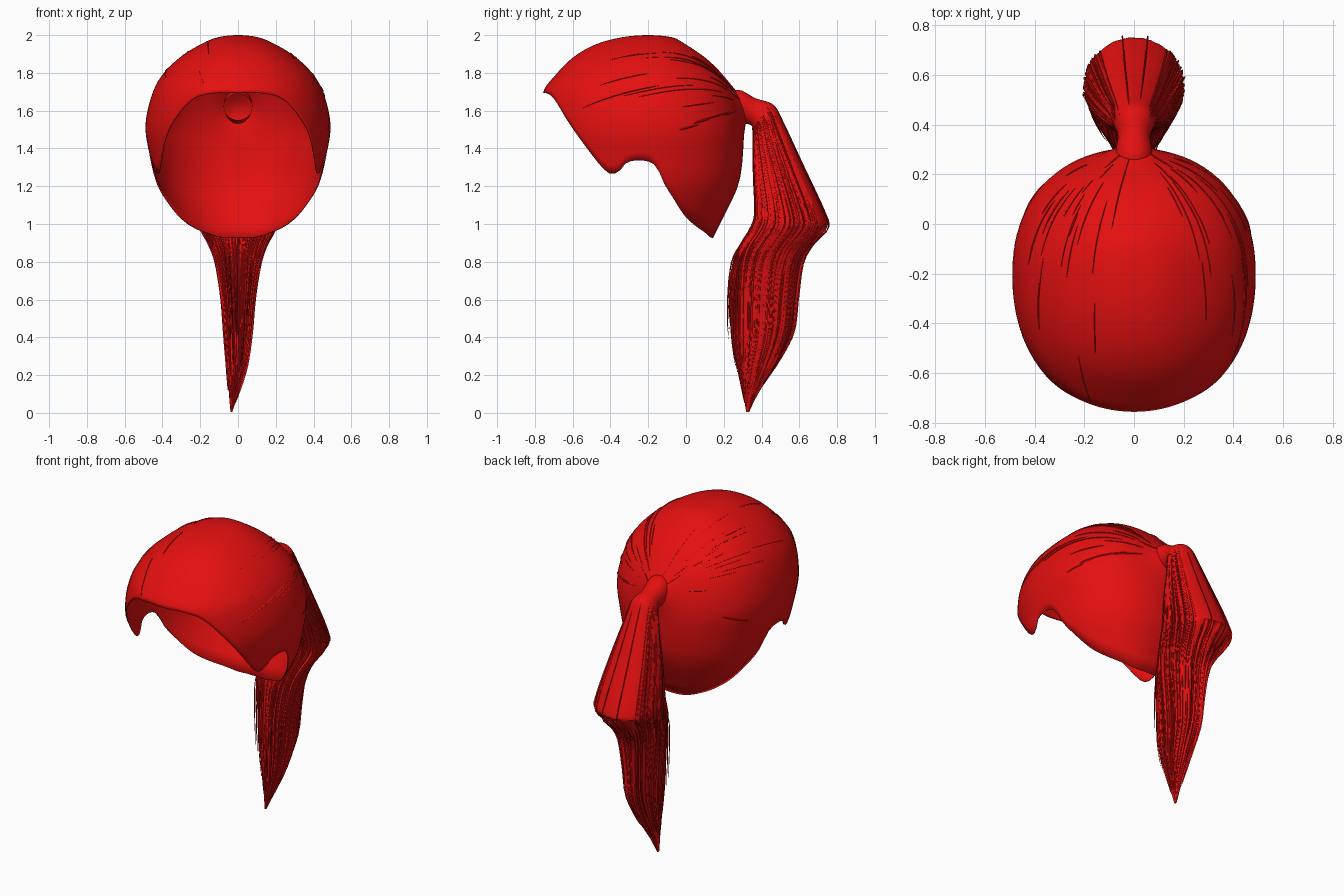
import bpy, bmesh, math, random
from mathutils import Vector
from mathutils.bvhtree import BVHTree

random.seed(4)
if "Cube" in bpy.data.objects:
    bpy.data.objects.remove(bpy.data.objects["Cube"], do_unlink=True)

red = bpy.data.materials.new("red hair")
red.use_nodes = True
red.diffuse_color = (0.78, 0.005, 0.005, 1)
red.node_tree.nodes["Principled BSDF"].inputs["Base Color"].default_value = red.diffuse_color


def sample(rows, x):
    """Smooth interpolation of rows (key, values...) at key x."""
    x = min(max(x, rows[0][0]), rows[-1][0])
    i = max(k for k in range(len(rows) - 1) if rows[k][0] <= x)

    def slope(k, c):
        a, b = rows[max(k - 1, 0)], rows[min(k + 1, len(rows) - 1)]
        return (b[c] - a[c]) / (b[0] - a[0])

    p, q = rows[i], rows[i + 1]
    h = q[0] - p[0]
    t = (x - p[0]) / h
    out = []
    for c in range(1, len(p)):
        out.append((1 + 2 * t) * (1 - t) ** 2 * p[c] + t * (1 - t) ** 2 * h * slope(i, c)
                   + t * t * (3 - 2 * t) * q[c] + t * t * (t - 1) * h * slope(i + 1, c))
    return out


def finish(obj, angle=60):
    obj.data.materials.clear()
    obj.data.materials.append(red)
    bpy.ops.object.select_all(action="DESELECT")
    obj.select_set(True)
    bpy.context.view_layer.objects.active = obj
    bpy.ops.object.shade_smooth_by_angle(angle=math.radians(angle))


def loft(name, rings, cap_end=False):
    """Closed rings of points joined into one skin."""
    bm = bmesh.new()
    vs = [[bm.verts.new(p) for p in ring] for ring in rings]
    n = len(vs[0])
    for a, b in zip(vs, vs[1:]):
        for j in range(n):
            bm.faces.new((a[j], a[(j + 1) % n], b[(j + 1) % n], b[j]))
    if cap_end:
        bm.faces.new(vs[-1])
    bmesh.ops.remove_doubles(bm, verts=bm.verts, dist=0.0002)
    bmesh.ops.recalc_face_normals(bm, faces=bm.faces)
    mesh = bpy.data.meshes.new(name)
    bm.to_mesh(mesh)
    bm.free()
    obj = bpy.data.objects.new(name, mesh)
    bpy.context.collection.objects.link(obj)
    return obj


def strands(name, paths, depth):
    """Thin hairs tapering to both ends, converted to one mesh."""
    curve = bpy.data.curves.new(name, "CURVE")
    curve.dimensions = "3D"
    curve.bevel_depth = depth
    curve.bevel_resolution = 0
    for path in paths:
        sp = curve.splines.new("POLY")
        sp.points.add(len(path) - 1)
        for i, p in enumerate(path):
            sp.points[i].co = (*p, 1)
            sp.points[i].radius = 0.1 + 0.9 * math.sqrt(abs(math.sin(math.pi * i / (len(path) - 1))))
    obj = bpy.data.objects.new(name, curve)
    bpy.context.collection.objects.link(obj)
    bpy.ops.object.select_all(action="DESELECT")
    obj.select_set(True)
    bpy.context.view_layer.objects.active = obj
    bpy.ops.object.convert(target="MESH")
    finish(bpy.context.view_layer.objects.active)


# Scalp cap: height, then front, back and side reach from the crown axis
reach = [(2, 0, 0, 0), (1.99, .13, .12, .1), (1.95, .28, .2, .2), (1.88, .4, .3, .31),
         (1.79, .49, .39, .4), (1.7, .555, .45, .45), (1.52, .56, .5, .49),
         (1.35, .53, .5, .465), (1.2, .5, .475, .43), (1.06, .45, .41, .36), (.92, .4, .34, .28)]
reach = [(math.sqrt(2 - r[0]), *r[1:]) for r in reach]
# Hairline: degrees from the back, height
hairline = [(0, .925), (20, .935), (56, 1.03), (77, 1.19), (86, 1.315), (103, 1.33),
            (111, 1.27), (119, 1.285), (139, 1.52), (154, 1.66), (168, 1.695), (180, 1.695)]
root = Vector((0, .29, 1.62))


def cap_point(az, u):
    front, back, side = sample(reach, u)
    s, c = math.sin(az), math.cos(az)
    along = back if c > 0 else front
    if side < 1e-6:
        return Vector((0, -.2, 2))
    n = 2.2
    r = ((abs(s) / side) ** n + (abs(c) / along) ** n) ** (-1 / n)
    p = Vector((r * s, r * c - .2, 2 - u * u))
    p.y += 0.05 * math.exp(-(p - root).length_squared / 0.008)  # gathered toward the tie
    return p


SEG, ROWS = 96, 30
rings = []
for i in range(ROWS + 1):
    ring = []
    for j in range(SEG):
        az = 2 * math.pi * j / SEG
        deg = math.degrees(az)
        low = sample(hairline, min(deg, 360 - deg))[0]
        ring.append(cap_point(az, math.sqrt(2 - low) * i / ROWS))
    rings.append(ring)
cap = loft("hair_cap", rings)
finish(cap)
tree = BVHTree.FromPolygons([v.co for v in cap.data.vertices],
                            [p.vertices[:] for p in cap.data.polygons])
shell = cap.modifiers.new("thickness", "SOLIDIFY")
shell.thickness = 0.006

# Fine swept locks lying on the cap and converging on the tie
centre = Vector((0, -.2, 1.5))
goal = (root - centre).normalized()
locks = []
for k in range(44):
    az = math.radians(random.uniform(35, 170)) * (1 if k % 2 else -1)
    start = (cap_point(az, random.uniform(.3, .75)) - centre).normalized()
    a = random.uniform(0, .55)
    b = a + random.uniform(.15, .4)
    path = []
    for i in range(15):
        d = start.slerp(goal, a + (b - a) * i / 14)
        hit = tree.ray_cast(centre, d)[0]
        if hit:
            path.append(hit + d * 0.001)
    if len(path) > 3:
        locks.append(path)
strands("swept_locks", locks, 0.004)

# Ponytail sections: inner edge y, z, outer edge y, z, half width, sideways shift
tail = [(.2, 1.55, .2, 1.69, .075, 0), (.29, 1.535, .28, 1.71, .075, 0),
        (.34, 1.525, .37, 1.665, .065, 0), (.352, 1.5, .465, 1.63, .085, 0),
        (.355, 1.4, .52, 1.53, .105, 0), (.36, 1.25, .62, 1.31, .15, 0),
        (.37, 1.06, .725, 1.08, .19, 0), (.35, .98, .75, .98, .195, 0),
        (.29, .88, .67, .89, .15, 0), (.265, .78, .61, .79, .115, 0),
        (.26, .6, .58, .6, .085, 0), (.265, .42, .555, .42, .07, 0),
        (.28, .25, .47, .25, .052, -.005), (.3, .12, .39, .12, .03, -.02),
        (.318, 0.005, .335, 0.005, .005, -.035)]
tail = [(i, *row) for i, row in enumerate(tail)]
LAST = len(tail) - 1


def tail_point(t, ang, grow=1):
    y0, z0, y1, z1, half, shift = sample(tail, t)
    c, s = math.cos(ang) * grow, math.sin(ang) * grow
    return Vector((shift + half * s, (y0 + y1) / 2 + (y1 - y0) / 2 * c,
                   (z0 + z1) / 2 + (z1 - z0) / 2 * c))


# Main body with shallow lengthwise grooves, fading out on the smooth outer side
SIDES = 72
groove = [random.uniform(.88, 1) for _ in range(SIDES)]
rings = []
for i in range(LAST * 5 + 1):
    t = i / 5
    depth = min(max((t - 2.5) / 2, 0), 1)
    ring = []
    for j in range(SIDES):
        ang = 2 * math.pi * j / SIDES
        calm = 0.15 if t < 7 and math.cos(ang) > .6 else 1
        ring.append(tail_point(t, ang, 1 - (1 - groove[j]) * depth * calm))
    rings.append(ring)
finish(loft("ponytail", rings, True), 40)


def hair(ang, start, end, grow, drift=0):
    count = max(int((end - start) * 3), 4)
    path = []
    for i in range(count + 1):
        f = i / count
        path.append(tail_point(start + (end - start) * f, ang + drift * f,
                               1 + (grow - 1) * math.sin(f * math.pi / 2)))
    return path


# Strands running along the tail, ragged at the tips
locks = []
for k in range(230):
    ang = random.uniform(.75, 2 * math.pi - .75)
    locks.append(hair(ang, random.uniform(2.8, 4), random.uniform(8, 13.3),
                      random.uniform(.96, 1.03), random.uniform(-.1, .1)))
for k in range(90):
    locks.append(hair(random.uniform(0, 2 * math.pi), random.uniform(7, 8.5),
                      random.uniform(11, 13.6), random.uniform(.95, 1.12)))
strands("ponytail_strands", locks, 0.005)

# Loose wisps standing off the inner side and edges of the lower tail
wisps = []
for k in range(26):
    wisps.append(hair(math.pi + random.uniform(-.7, .7), random.uniform(7.5, 8.5),
                      random.uniform(10.5, 12.4), random.uniform(1.1, 1.32)))
for k in range(20):
    wisps.append(hair(random.uniform(0, 2 * math.pi), random.uniform(3, 4),
                      random.uniform(7, 9), random.uniform(1.03, 1.08)))
strands("loose_wisps", wisps, 0.003)
